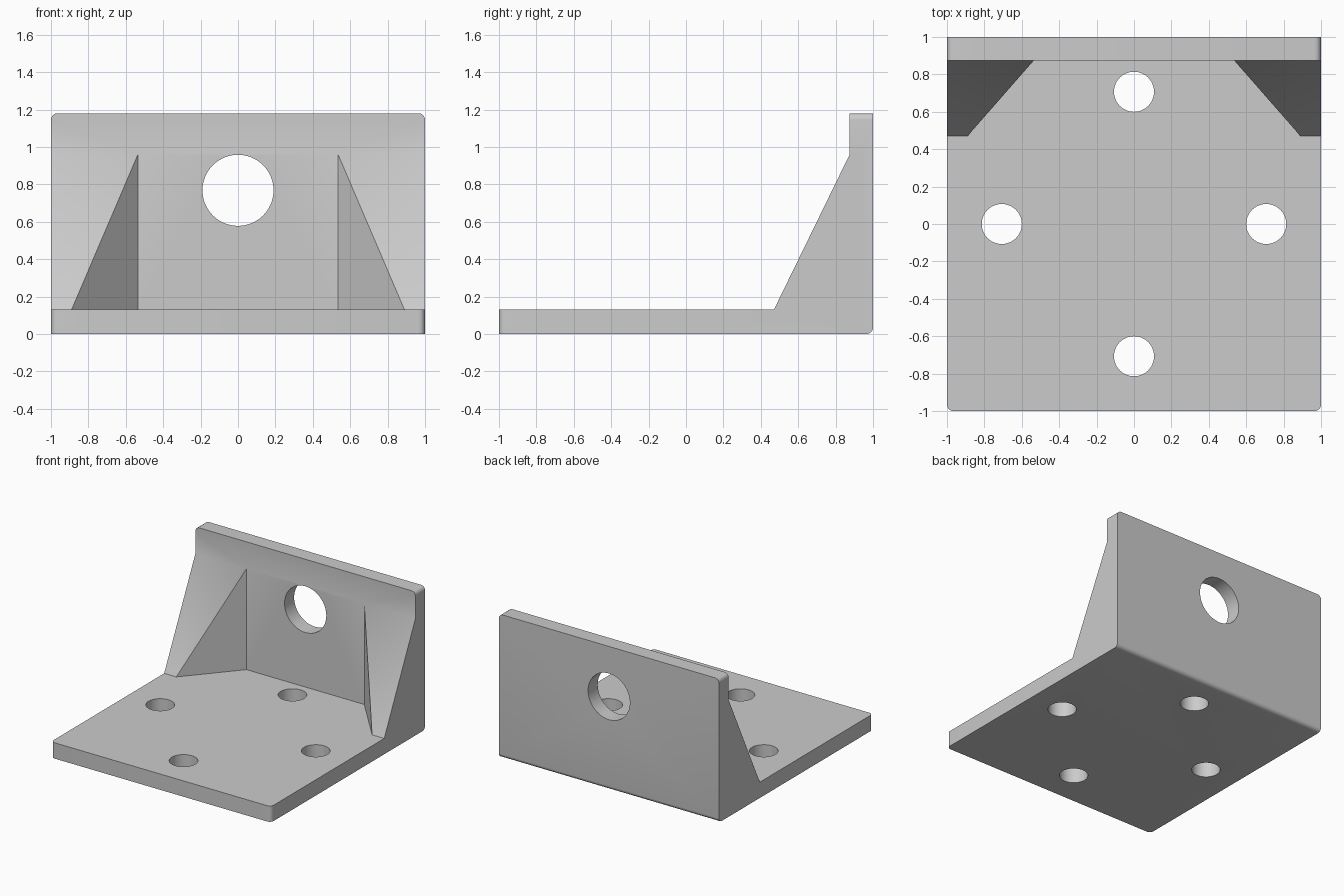
import bpy, bmesh, math
from mathutils import Matrix, Vector

cube = bpy.data.objects.get("Cube")
if cube:
    bpy.data.objects.remove(cube, do_unlink=True)

WALL, HEIGHT, ROUND = 0.13, 1.18, 0.035
INNER = 1 - WALL + 0.005      # front surface of the upright plate

grey = bpy.data.materials.new("plain grey")
grey.use_nodes = True
colour = (0.6, 0.6, 0.6, 1)
grey.diffuse_color = colour
grey.node_tree.nodes["Principled BSDF"].inputs["Base Color"].default_value = colour


def make_object(name, bm):
    bmesh.ops.recalc_face_normals(bm, faces=bm.faces)
    mesh = bpy.data.meshes.new(name)
    bm.to_mesh(mesh)
    bm.free()
    mesh.materials.append(grey)
    obj = bpy.data.objects.new(name, mesh)
    bpy.context.collection.objects.link(obj)
    return obj


def make_bracket():
    # L-shaped side profile swept across the width
    bm = bmesh.new()
    profile = [(-1, 0), (1, 0), (1, HEIGHT), (INNER, HEIGHT), (INNER, WALL), (-1, WALL)]
    face = bm.faces.new([bm.verts.new((-1, y, z)) for y, z in profile])
    swept = bmesh.ops.extrude_face_region(bm, geom=[face])["geom"]
    bmesh.ops.translate(bm, vec=(2, 0, 0), verts=[v for v in swept if isinstance(v, bmesh.types.BMVert)])
    bmesh.ops.recalc_face_normals(bm, faces=bm.faces)

    # Round the front corners, the top corners and the bottom back edge
    def is_rounded(edge):
        a, b = (v.co for v in edge.verts)
        mid, along = (a + b) / 2, b - a
        front = abs(along.z) > 0.01 and mid.y < -0.99
        top = abs(along.y) > 0.01 and mid.z > HEIGHT - 0.01
        heel = abs(along.x) > 0.01 and mid.y > 0.99 and mid.z < 0.01
        return front or top or heel

    bmesh.ops.bevel(bm, geom=[e for e in bm.edges if is_rounded(e)], offset=ROUND,
                    segments=6, profile=0.5, affect='EDGES')
    return make_object("bracket", bm)


def make_gusset(name, side):
    # Corner brace: vertical diagonal inner face under a sloping front face
    bm = bmesh.new()
    inner, toe, front, top, buried = 0.535, 0.89, 0.47, 0.96, 0.05
    points = [(x, front, z) for x in (toe, 1) for z in (buried, WALL)]
    points += [(x, y, z) for x in (inner, 1) for y in (INNER, 0.95) for z in (buried, top)]
    verts = [bm.verts.new((side * x, y, z)) for x, y, z in points]
    hull = bmesh.ops.convex_hull(bm, input=verts)
    spare = {v for v in hull["geom_interior"] if isinstance(v, bmesh.types.BMVert)}
    bmesh.ops.delete(bm, geom=list(spare), context='VERTS')
    bmesh.ops.dissolve_limit(bm, angle_limit=0.01, verts=bm.verts, edges=bm.edges)
    return make_object(name, bm)


def make_drill(name, radius, centre, tilt=0):
    bm = bmesh.new()
    place = Matrix.Translation(Vector(centre)) @ Matrix.Rotation(tilt, 4, 'X')
    bmesh.ops.create_cone(bm, cap_ends=True, segments=64, radius1=radius, radius2=radius,
                          depth=0.4, matrix=place)
    return make_object(name, bm)


def combine(target, helper, operation):
    helper.hide_render = True
    mod = target.modifiers.new(helper.name, 'BOOLEAN')
    mod.object, mod.operation, mod.solver = helper, operation, 'EXACT'
    bpy.ops.object.modifier_apply(modifier=mod.name)
    bpy.data.objects.remove(helper, do_unlink=True)


bracket = make_bracket()
bpy.context.view_layer.objects.active = bracket
bracket.select_set(True)

for name, side in (("left_gusset", 1), ("right_gusset", -1)):
    combine(bracket, make_gusset(name, side), 'UNION')

# Four bolt holes in the base and one large hole in the upright plate
for i in range(4):
    angle = i * math.pi / 2
    spot = (0.707 * math.cos(angle), 0.707 * math.sin(angle), WALL / 2)
    combine(bracket, make_drill("bolt_hole", 0.107, spot), 'DIFFERENCE')
combine(bracket, make_drill("main_hole", 0.19, (0, 0.94, 0.768), math.pi / 2), 'DIFFERENCE')

bpy.ops.object.shade_smooth_by_angle(angle=math.radians(30))
